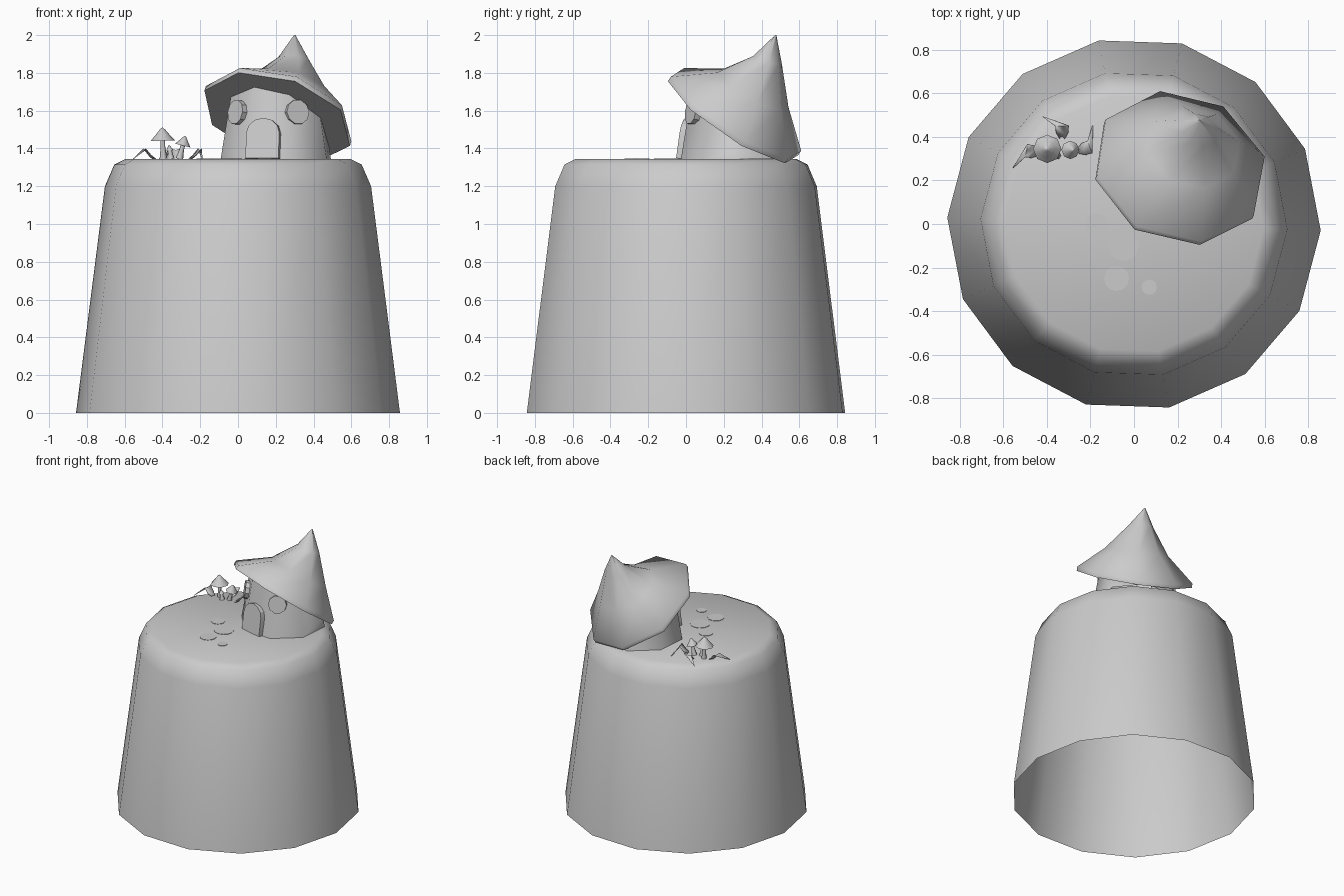
import bpy, bmesh
from math import sin, cos, pi, radians
from mathutils import Vector, Matrix

if "Cube" in bpy.data.objects:
    bpy.data.objects.remove(bpy.data.objects["Cube"])

TOP = 1.345
HOUSE = Vector((0.2, 0.265, TOP))


def make(name, verts, faces, angle=40, matrix=None):
    me = bpy.data.meshes.new(name)
    me.from_pydata([tuple(v) for v in verts], [], faces)
    bm = bmesh.new()
    bm.from_mesh(me)
    if matrix:
        bm.transform(matrix)
    bmesh.ops.recalc_face_normals(bm, faces=bm.faces)
    bm.to_mesh(me)
    bm.free()
    ob = bpy.data.objects.new(name, me)
    bpy.context.collection.objects.link(ob)
    bpy.ops.object.select_all(action='DESELECT')
    ob.select_set(True)
    bpy.context.view_layer.objects.active = ob
    if angle:
        bpy.ops.object.shade_smooth_by_angle(angle=radians(angle))
    return ob


def loft(name, rings, cap_start=False, cap_end=True, angle=40, matrix=None):
    n = len(rings[0])
    verts = [v for r in rings for v in r]
    faces = []
    for k in range(len(rings) - 1):
        for i in range(n):
            j = (i + 1) % n
            faces.append((k * n + i, k * n + j, (k + 1) * n + j, (k + 1) * n + i))
    if cap_start:
        faces.append(tuple(range(n)))
    if cap_end:
        faces.append(tuple(range((len(rings) - 1) * n, len(rings) * n)))
    return make(name, verts, faces, angle, matrix)


def circle(n, r, z, start=0.0, c=(0, 0)):
    return [(c[0] + r * cos(start + 2 * pi * i / n), c[1] + r * sin(start + 2 * pi * i / n), z)
            for i in range(n)]


# Stump, open underneath
loft("stump", [circle(14, r, z, radians(-2)) for r, z in
               ((0.858, 0), (0.705, 1.20), (0.655, 1.315), (0.595, TOP))], angle=60)

# Stepping stones, almost flush with the ground
for x, y, r in ((-0.08, -0.25, 0.058), (0.07, -0.29, 0.035), (-0.05, -0.10, 0.07), (-0.17, 0.0, 0.05)):
    loft("stepping_stone", [circle(12, r, TOP - 0.01, c=(x, y)), circle(12, r, TOP + 0.003, c=(x, y))])

# Roof: tilted octagonal brim rising to a bent tip
C = Vector((0.21, 0.26, 1.589))
NORMAL = Vector((0.247, 0.529, 0.812))


def plane_z(x, y):
    return C.z - 0.304 * (x - C.x) - 0.651 * (y - C.y)


brim_xy = [(-0.17, 0.22), (0.01, -0.01), (0.31, -0.08), (0.55, 0.04),
           (0.60, 0.31), (0.41, 0.54), (0.12, 0.61), (-0.13, 0.48)]
brim = [Vector((x, y, plane_z(x, y))) for x, y in brim_xy]


def roof_ring(center, scale, tilt):
    return [Vector(center) + Vector((d.x, d.y, d.z * tilt)) * scale for d in (p - C for p in brim)]


loft("roof", [[p - NORMAL * 0.03 for p in brim], brim,
              roof_ring((0.27, 0.35, 1.712), 0.55, 0.85),
              roof_ring((0.298, 0.43, 1.87), 0.22, 0.45),
              roof_ring((0.30, 0.475, 2.0), 0.01, 0)], cap_start=True, angle=60)

# House wall, trimmed to the roof underside
low, high = [], []
for i in range(8):
    a = radians(-28 + 45 * i)
    d = Vector((cos(a), sin(a), 0))
    z = TOP
    for _ in range(6):
        r = 0.305 - 0.17 * (z - TOP)
        p = HOUSE + d * r
        z = max(TOP + 0.002, plane_z(p.x, p.y) - 0.035)
    low.append(HOUSE + d * 0.305)
    high.append(Vector((p.x, p.y, z)))
loft("house_wall", [low, high], angle=60)


# Local frame on the wall: x sideways, y up, z outwards
def wall_frame(angle, radius, z, lean=8):
    a = radians(angle)
    out = Vector((cos(a), sin(a), 0))
    side = Vector((-sin(a), cos(a), 0))
    m = Matrix((side, Vector((0, 0, 1)), out)).transposed().to_4x4()
    return Matrix.Translation((HOUSE.x + out.x * radius, HOUSE.y + out.y * radius, z)) @ m \
        @ Matrix.Rotation(radians(-lean), 4, 'X')


# Arched door
arch = [(-0.09, 0), (0.09, 0)] + [(0.09 * cos(pi * i / 6), 0.135 + 0.08 * sin(pi * i / 6)) for i in range(7)]
loft("door", [[(x, y, z) for x, y in arch] for z in (-0.04, 0.03)], cap_start=True,
     angle=30, matrix=wall_frame(-104, 0.275, TOP))

# Round windows
for a in (-143, -64):
    loft("window", [circle(10, 0.066, -0.03), circle(10, 0.066, 0.025)], cap_start=True,
         angle=30, matrix=wall_frame(a, 0.245, 1.59))


# Mushrooms: slim stem under a pointed cap
def mushroom(x, y, h, r, lean):
    m = Matrix.Translation((x, y, TOP)) @ Matrix.Rotation(radians(lean), 4, 'Y')
    loft("mushroom_stem", [circle(6, 0.02, 0), circle(6, 0.012, h * 0.4), circle(6, 0.013, h * 0.72)],
         angle=60, matrix=m)
    loft("mushroom_cap", [circle(8, r * 0.35, h * 0.68), circle(8, r, h * 0.58), circle(8, r * 0.55, h * 0.78),
                          circle(8, r * 0.2, h * 0.95), circle(8, 0.002, h)], cap_start=True, angle=60, matrix=m)


mushroom(-0.395, 0.345, 0.165, 0.065, -2)
mushroom(-0.31, 0.34, 0.125, 0.042, 14)
mushroom(-0.355, 0.315, 0.075, 0.02, -8)


# Curved pointed leaves
def leaf(x, y, angle):
    m = Matrix.Translation((x, y, TOP)) @ Matrix.Rotation(radians(angle), 4, 'Z')
    rows = ((0, 0, 0.012), (0.03, 0.02, 0.028), (0.06, 0.055, 0.03))
    verts = [(px, w * s, pz - (0.008 if s == 0 else 0)) for px, pz, w in rows for s in (-1, 0, 1)]
    verts.append((0.105, 0.09, 0))
    faces = [(k * 3 + s, k * 3 + s + 1, k * 3 + s + 4, k * 3 + s + 3) for k in range(2) for s in range(2)]
    ob = make("leaf", verts, faces + [(6, 7, 9), (7, 8, 9)], 60, m)
    mod = ob.modifiers.new("thickness", 'SOLIDIFY')
    mod.thickness = 0.004


for x, y, a in ((-0.435, 0.325, 168), (-0.26, 0.335, 18), (-0.33, 0.39, 90)):
    leaf(x, y, a)
